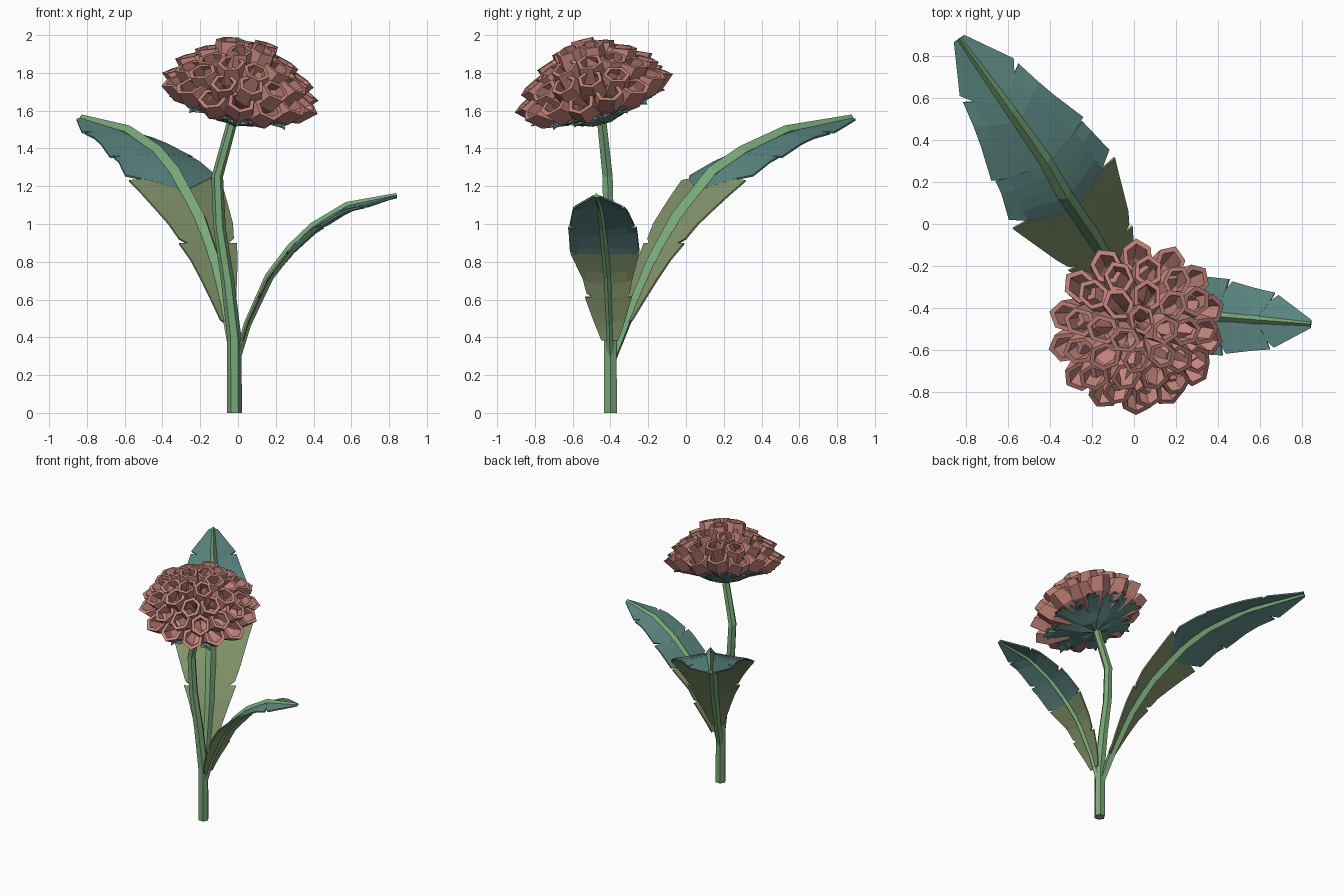
import bpy, bmesh, math
from mathutils import Vector

if "Cube" in bpy.data.objects:
    bpy.data.objects.remove(bpy.data.objects["Cube"])

V = Vector


def material(name, rgb):
    m = bpy.data.materials.new(name)
    m.diffuse_color = (*rgb, 1)
    m.use_nodes = True
    m.node_tree.nodes["Principled BSDF"].inputs["Base Color"].default_value = m.diffuse_color
    return m


PINK = material("dusty pink", (0.55, 0.235, 0.20))
GREEN = material("stem green", (0.19, 0.39, 0.19))
OLIVE = material("olive leaf", (0.225, 0.295, 0.145))
TEAL = material("teal leaf", (0.11, 0.25, 0.23))


def finish(bm, name, mats, thickness=0):
    bmesh.ops.recalc_face_normals(bm, faces=bm.faces)
    me = bpy.data.meshes.new(name)
    bm.to_mesh(me)
    bm.free()
    for m in mats:
        me.materials.append(m)
    ob = bpy.data.objects.new(name, me)
    bpy.context.collection.objects.link(ob)
    if thickness:
        mod = ob.modifiers.new("thickness", 'SOLIDIFY')
        mod.thickness = thickness
        mod.offset = 0
    return ob


def skin(bm, rings):
    """Join equal rings of points into a capped tube."""
    rows = [[bm.verts.new(p) for p in r] for r in rings]
    n = len(rows[0])
    for a, b in zip(rows, rows[1:]):
        for i in range(n):
            j = (i + 1) % n
            bm.faces.new((a[i], a[j], b[j], b[i]))
    bm.faces.new(rows[0])
    bm.faces.new(rows[-1])


def sweep(name, path, sizes, sides, w, mat):
    """Tube along a path; sizes are (half width along w, half height)."""
    bm = bmesh.new()
    rings = []
    for i, p in enumerate(path):
        t = (path[min(i + 1, len(path) - 1)] - path[max(i - 1, 0)]).normalized()
        n = t.cross(w).normalized()
        sw, sn = sizes[i]
        rings.append([p + w * sw * math.cos(k * math.tau / sides)
                      + n * sn * math.sin(k * math.tau / sides) for k in range(sides)])
    skin(bm, rings)
    return finish(bm, name, [mat])


def on_path(path, u):
    i = min(int(u), len(path) - 2)
    return path[i].lerp(path[i + 1], min(u - i, 1))


def leaf(name, path, w, sizes, segments, droop):
    """Blade in segments (rib from, rib to, edge from, edge to, widths), notched at the edge, with a midrib."""
    bm = bmesh.new()
    last = len(path) - 1

    def point(u, width, side):
        return bm.verts.new(on_path(path, u) + w * side * width
                            - V((0, 0, droop * width * u / last)))

    for s, (r0, r1, e0, e1, w0, w1) in enumerate(segments):
        before = segments[max(s - 1, 0)]
        after = segments[min(s + 1, len(segments) - 1)]
        # the inner row is shared by neighbouring segments, so notches stay shallow
        m0 = (before[3] + e0) / 2 if s else e0
        m1 = (after[2] + e1) / 2 if after is not segments[s] else e1
        n0 = .37 * (before[5] + w0) if s else .74 * w0
        n1 = .37 * (after[4] + w1) if after is not segments[s] else .74 * w1
        m0, m1 = .3 * r0 + .7 * m0, .3 * r1 + .7 * m1
        for side in (-1, 1):
            rows = []
            for k in range(5):
                f = k / 4
                rows.append((point(r0 + (r1 - r0) * f, 0, side),
                             point(m0 + (m1 - m0) * f, n0 + (n1 - n0) * f, side),
                             point(e0 + (e1 - e0) * f, w0 + (w1 - w0) * f, side)))
            for a, b in zip(rows, rows[1:]):
                for i in (0, 1):
                    face = bm.faces.new((a[i], b[i], b[i + 1], a[i + 1]))
                    face.material_index = 0 if s < 2 else 1
    finish(bm, name + "_blade", [OLIVE, TEAL], 0.01)
    sweep(name + "_midrib", path, sizes, 4, w, GREEN)


# Stem
stem = [V(p) for p in ((-.018, -.40, 0), (-.02, -.40, .4), (-.055, -.405, .7),
                       (-.098, -.41, .98), (-.11, -.415, 1.25), (-.02, -.45, 1.58))]
sweep("stem", stem, [(r, r) for r in (.039, .038, .035, .033, .031, .028)], 6, V((1, 0, 0)), GREEN)

# Large leaf, reaching back left
big = [V(p) for p in ((-.02, -.40, .25), (-.06, -.30, .52), (-.12, -.18, .80), (-.20, -.05, 1.03),
                      (-.33, .14, 1.27), (-.42, .30, 1.38), (-.58, .53, 1.49), (-.83, .88, 1.56))]
leaf("large_leaf", big, V((.82, .57, 0)).normalized(),
     [(.02, .02), (.03, .03), (.034, .036), (.036, .04), (.036, .04), (.032, .037), (.026, .033), (.012, .02)],
     [(.8, 2.3, .9, 2.5, .045, .185), (2.3, 3.6, 2.6, 4.05, .175, .295), (3.6, 4.9, 4.3, 5.2, .29, .25),
      (4.9, 6.1, 5.25, 6.4, .265, .16), (6.1, 7, 6.48, 7, .155, .03)], .27)

# Small leaf, reaching right
small = [V(p) for p in ((-.01, -.40, .26), (.05, -.405, .47), (.165, -.415, .72), (.28, -.43, .87),
                        (.40, -.44, .985), (.58, -.455, 1.095), (.84, -.475, 1.15))]
leaf("small_leaf", small, V((.09, .99, 0)).normalized(),
     [(.016, .016), (.022, .02), (.025, .024), (.025, .025), (.024, .025), (.02, .023), (.012, .014)],
     [(.6, 1.5, .6, 1.6, .045, .125), (1.5, 2.8, 1.68, 2.95, .115, .183), (2.8, 3.9, 3.02, 4.2, .185, .182),
      (3.9, 5.0, 4.3, 5.3, .172, .135), (5.0, 6, 5.37, 6, .125, .02)], .2)

# Tilted frame of the flower head
AXIS = V((.19, -.27, 1)).normalized()
BASE = V((-.015, -.452, 1.56))
EX = V((1, 0, 0)) - AXIS * AXIS.x
EX.normalize()
EY = AXIS.cross(EX)


def around(angle):
    r = EX * math.cos(angle) + EY * math.sin(angle)
    return r, AXIS.cross(r)


# Calyx: two layers of toothed sepals
bm = bmesh.new()
outline = ((.02, .012, -.005), (.13, .075, .01), (.23, .10, .045), (.29, .095, .06),
           (.28, .06, .06), (.33, .055, .06), (.32, .028, .06))
for layer, (count, scale, lift) in enumerate(((8, 1.0, .012), (6, .8, -.008))):
    for k in range(count):
        r, t = around((k + .5 * layer) * math.tau / count)
        left, mid, right = [], [], []
        for d, half, h in outline:
            c = BASE + r * d * scale + AXIS * (h + lift)
            mid.append(bm.verts.new(c - AXIS * .015))
            left.append(bm.verts.new(c - t * half * scale))
            right.append(bm.verts.new(c + t * half * scale))
        tip = bm.verts.new(BASE + r * .365 * scale + AXIS * (.045 + lift))
        for i in range(len(outline) - 1):
            bm.faces.new((mid[i], mid[i + 1], left[i + 1], left[i]))
            bm.faces.new((mid[i], right[i], right[i + 1], mid[i + 1]))
        bm.faces.new((mid[-1], tip, left[-1]))
        bm.faces.new((mid[-1], right[-1], tip))
finish(bm, "calyx", [TEAL], 0.008)

# Petals: rings of hollow six-sided cups with slanted mouths
PROFILE = ((.06, .014), (.4, .055), (.74, .082), (1, .070), (1, .049), (.74, .056), (.4, .02))


def petal(bm, angle, radius, height, scale, slant, sag):
    r, t = around(angle)
    start = BASE + AXIS * .065 + r * .02
    mouth = BASE + r * radius + AXIS * height
    d = (mouth - start).normalized()
    m = (d + AXIS * slant).normalized()
    rings = []
    for f, size in PROFILE:
        n = d.lerp(m, f).normalized()
        u = t.cross(n)
        c = start.lerp(mouth, f) - AXIS * sag * math.sin(math.pi * f)
        rings.append([c + (t * math.cos(a) + u * 1.16 * math.sin(a)) * size * scale
                      for a in (math.radians(30 + 60 * k) for k in range(6))])
    skin(bm, rings)


# (count, mouth radius, mouth height, size, slant, sag, turn)
for name, count, radius, height, scale, slant, sag, turn in (
        ("outer_petals", 14, .352, .18, 1.1, 1.5, .03, .22),
        ("middle_petals", 13, .305, .265, 1.0, 1.1, .02, .0),
        ("upper_petals", 9, .205, .335, 1.02, .7, .01, .1),
        ("inner_petals", 5, .105, .405, .92, .4, 0, .5)):
    bm = bmesh.new()
    for k in range(count):
        petal(bm, turn + k * math.tau / count, radius, height + .01 * (-1) ** k, scale, slant, sag)
    finish(bm, name, [PINK])
